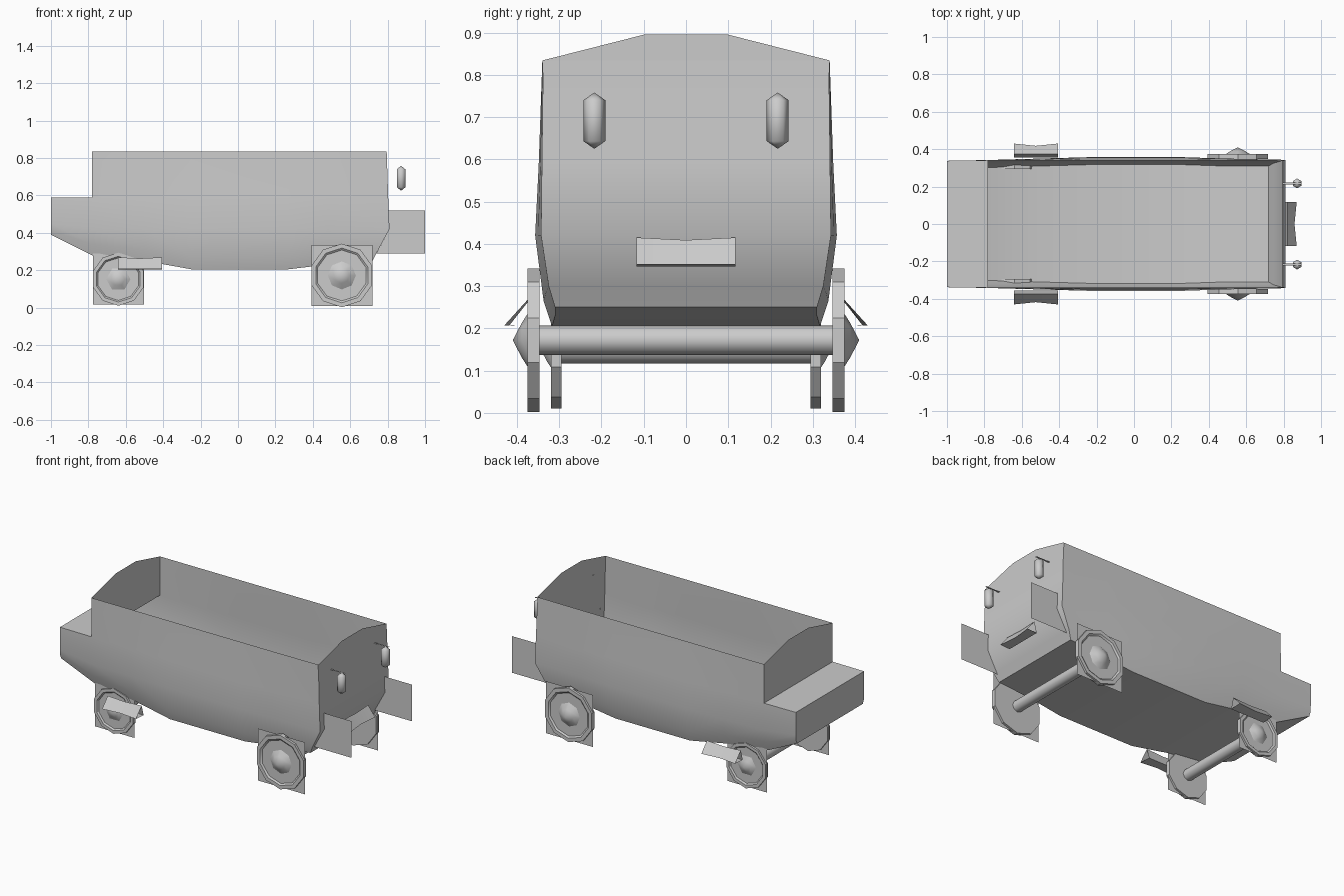
import bpy, bmesh, math
from mathutils import Matrix, Vector

cube = bpy.data.objects.get("Cube")
if cube:
    bpy.data.objects.remove(cube)

GREY = (0.6, 0.6, 0.6, 1)
grey = bpy.data.materials.new("plain_grey")
grey.use_nodes = True
grey.diffuse_color = GREY
grey.node_tree.nodes["Principled BSDF"].inputs["Base Color"].default_value = GREY


def finish(name, bm, angle=None):
    """Turn a bmesh into a named grey object, optionally smooth."""
    bmesh.ops.remove_doubles(bm, verts=bm.verts, dist=0.0005)
    bmesh.ops.recalc_face_normals(bm, faces=bm.faces)
    mesh = bpy.data.meshes.new(name)
    bm.to_mesh(mesh)
    bm.free()
    mesh.materials.append(grey)
    obj = bpy.data.objects.new(name, mesh)
    bpy.context.collection.objects.link(obj)
    if angle:
        bpy.ops.object.select_all(action='DESELECT')
        obj.select_set(True)
        bpy.context.view_layer.objects.active = obj
        bpy.ops.object.shade_smooth_by_angle(angle=math.radians(angle))
    return obj


def face(bm, points):
    return bm.faces.new([bm.verts.new(p) for p in points])


def flat(name, points):
    bm = bmesh.new()
    face(bm, points)
    return finish(name, bm)


def lathe(name, profile, sides, centre, axis, angle=35, turn=0.0):
    """Spin (radius, distance) pairs round an axis through centre."""
    bm = bmesh.new()
    spin = Vector((0, 0, 1)).rotation_difference(Vector(axis)).to_matrix()
    rings = []
    for radius, dist in profile:
        ring = []
        for i in range(sides):
            a = 2 * math.pi * (i + turn) / sides
            p = Vector((radius * math.cos(a), radius * math.sin(a), dist))
            ring.append(spin @ p + Vector(centre))
        rings.append(ring)
    for lower, upper in zip(rings, rings[1:]):
        for i in range(sides):
            j = (i + 1) % sides
            pts = [lower[i], lower[j], upper[j], upper[i]]
            unique = [p for k, p in enumerate(pts) if (p - pts[k - 1]).length > 1e-5]
            face(bm, unique)
    return finish(name, bm, angle)


def mirror_y(p):
    return (p[0], -p[1], p[2])


# Open tub: stations of (x, belly half-width, bottom z)
RIM, NOSE, END = 0.834, 0.59, 0.795
stations = [(-0.78, 0.342, 0.28), (-0.5, 0.35, 0.25), (-0.25, 0.357, 0.205),
            (0.27, 0.357, 0.205), (0.48, 0.35, 0.23)]
rows = [[(x, 0.34, RIM), (x, (w + 0.34) / 2, NOSE), (x, w, 0.42),
         (x, w - 0.02, b + 0.06), (x, w - 0.04, b)] for x, w, b in stations]
rows.append([(END, 0.338, RIM), (0.803, 0.341, NOSE), (0.81, 0.343, 0.42),
             (0.745, 0.325, 0.30), (0.72, 0.31, 0.25)])
nose = [(-1, 0.338, NOSE), (-1, 0.338, 0.45), (-1, 0.335, 0.41), (-1, 0.325, 0.39)]

bm = bmesh.new()
for a, b in [(nose, rows[0][1:])] + list(zip(rows, rows[1:])):
    for i in range(len(a) - 1):
        quad = [a[i], b[i], b[i + 1], a[i + 1]]
        face(bm, quad)
        face(bm, [mirror_y(p) for p in quad])
    face(bm, [a[-1], b[-1], mirror_y(b[-1]), mirror_y(a[-1])])
# Nose cap, nose deck and tail panels
for row in (nose, rows[-1]):
    for p, q in zip(row, row[1:]):
        face(bm, [p, q, mirror_y(q), mirror_y(p)])
face(bm, [nose[0], rows[0][1], mirror_y(rows[0][1]), mirror_y(nose[0])])
finish("tub_body", bm, 50)


# Arched end boards
def end_board(name, x, low):
    half = [(x, 0.34, low), (x, 0.34, RIM), (x, 0.1, 0.895)]
    flat(name, half + [mirror_y(p) for p in reversed(half)])


end_board("nose_end_board", -0.78, NOSE)
end_board("tail_end_board", END, RIM - 0.028)


# Wheels, backing plates and axles
def wheel_set(prefix, x, z, radius, inner, outer, hub, tip, sides):
    for side, tag in ((1, "left"), (-1, "right")):
        r, dish = radius, outer - 0.008
        lathe(f"{prefix}_{tag}_wheel",
              [(0, inner), (r, inner), (r, outer), (0.86 * r, outer),
               (0.8 * r, dish), (0, dish)], 10, (x, 0, z), (0, side, 0), 25, 0.5)
        lathe(f"{prefix}_{tag}_hub", [(hub, dish), (hub * 0.55, (dish + tip) / 2), (0, tip)],
              sides, (x, 0, z), (0, side, 0), 60)
        y, s = side * (inner + outer) / 2, radius * 0.96
        flat(f"{prefix}_{tag}_backing_plate",
             [(x + i * s, y, z + k * s) for i, k in ((-1, -1), (1, -1), (1, 1), (-1, 1))])
    lathe(f"{prefix}_axle", [(0.035, -inner), (0.035, inner)], 8, (x, 0, z), (0, 1, 0), 60)


wheel_set("tail", 0.555, 0.172, 0.17, 0.347, 0.375, 0.075, 0.41, 8)
wheel_set("nose", -0.64, 0.152, 0.142, 0.295, 0.32, 0.065, 0.345, 6)


# Folded steps: a wedge pinched in the middle
def step(name, centre, length, depth, height, angle):
    bm = bmesh.new()
    h = length / 2
    place = Matrix.Translation(centre) @ Matrix.Rotation(angle, 4, 'Z')
    secs = []
    for x, pinch in ((-h, 0), (0, 0.012), (h, 0)):
        secs.append([place @ Vector(p) for p in
                     ((x, 0, 0), (x, depth - pinch, 0.004), (x, 0.25 * depth, height - pinch / 2))])
    for a, b in zip(secs, secs[1:]):
        for i in range(3):
            j = (i + 1) % 3
            face(bm, [a[i], b[i], b[j], a[j]])
    finish(name, bm, 50)


step("left_side_step", (-0.525, 0.355, 0.203), 0.235, 0.075, 0.066, 0)
step("right_side_step", (-0.525, -0.355, 0.203), 0.235, 0.075, 0.066, math.pi)
step("tail_step", (0.805, 0, 0.347), 0.235, 0.065, 0.068, -math.pi / 2)

# Tail side plates, hanging lamps and their brackets
for side, tag in ((1, "left"), (-1, "right")):
    y = side * 0.3
    flat(f"{tag}_tail_plate", [(0.74, y, 0.29), (1, y, 0.29), (1, y, 0.52),
                               (0.805, y, 0.52), (0.81, y, 0.42)])
    y = side * 0.217
    lathe(f"{tag}_lamp", [(0, 0.625), (0.026, 0.643), (0.026, 0.74), (0, 0.758)],
          6, (0.872, y, 0), (0, 0, 1), 65, 0.5)
    flat(f"{tag}_lamp_bracket", [(0.795, y - 0.006, 0.76), (0.895, y - 0.006, 0.76),
                                 (0.895, y + 0.006, 0.76), (0.795, y + 0.006, 0.76)])
